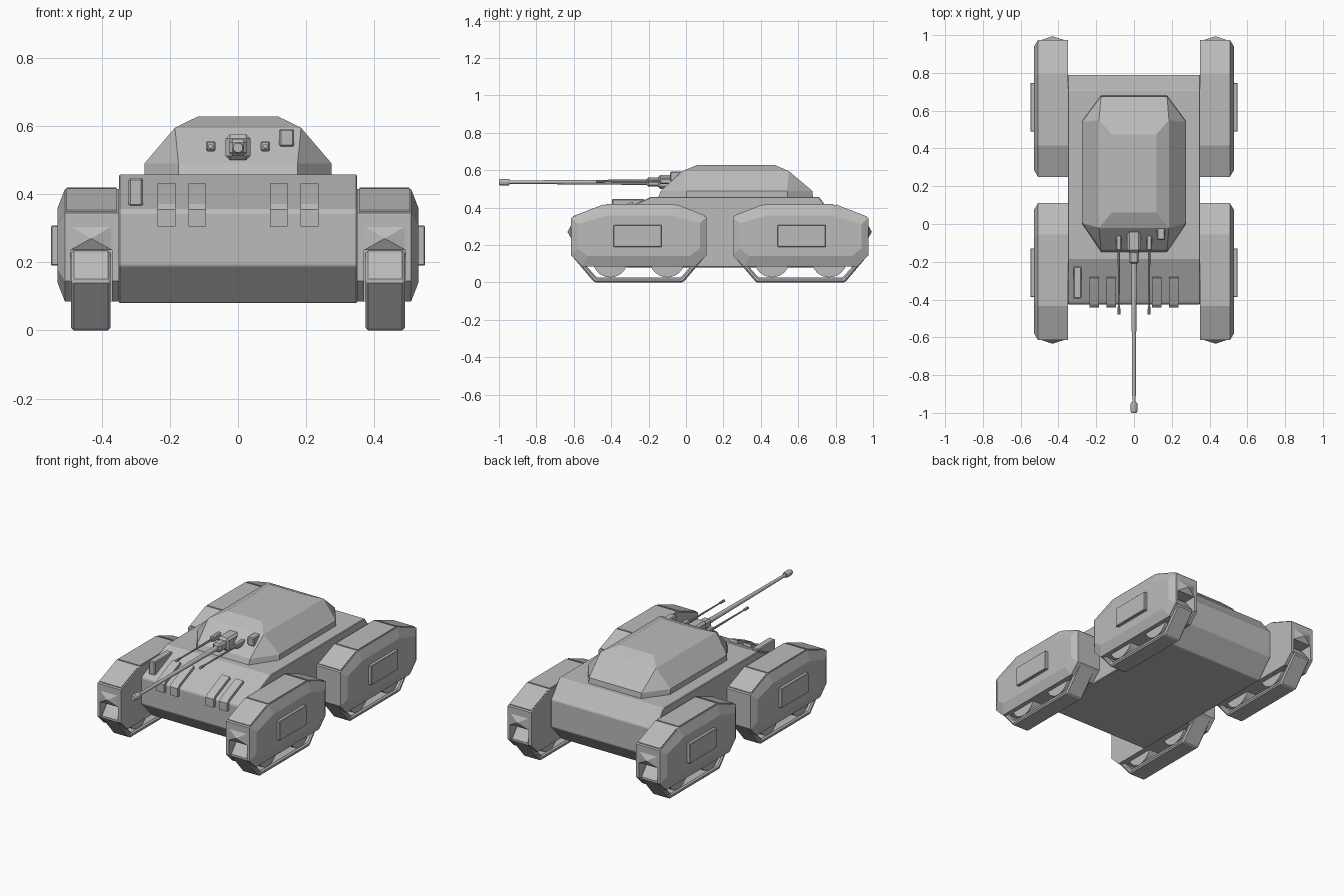
import bpy, bmesh, math
from mathutils import Vector, Matrix

if "Cube" in bpy.data.objects:
    bpy.data.objects.remove(bpy.data.objects["Cube"])

grey = bpy.data.materials.new("armour grey")
grey.diffuse_color = (0.5, 0.5, 0.5, 1)
grey.use_nodes = True
grey.node_tree.nodes["Principled BSDF"].inputs["Base Color"].default_value = grey.diffuse_color
MID_Y = 0.18  # fore-and-aft symmetry line of the track pods


def finish(bm, name, pod=False):
    bmesh.ops.recalc_face_normals(bm, faces=bm.faces)
    origin = Vector((0, MID_Y if pod else 0, 0))
    bmesh.ops.translate(bm, vec=-origin, verts=bm.verts)
    me = bpy.data.meshes.new(name)
    bm.to_mesh(me)
    bm.free()
    me.materials.append(grey)
    ob = bpy.data.objects.new(name, me)
    ob.location = origin
    bpy.context.collection.objects.link(ob)
    return ob


def four(ob):
    """Repeat a pod part at all four corners."""
    m = ob.modifiers.new("corners", 'MIRROR')
    m.use_axis = (True, True, False)
    m.use_mirror_merge = False
    return ob


def rings(name, loops, pod=False):
    """Skin a list of equal-length point rings and cap both ends."""
    bm = bmesh.new()
    vs = [[bm.verts.new(p) for p in lp] for lp in loops]
    n = len(vs[0])
    for a, b in zip(vs, vs[1:]):
        for i in range(n):
            bm.faces.new((a[i], a[(i + 1) % n], b[(i + 1) % n], b[i]))
    bm.faces.new(vs[0])
    bm.faces.new(vs[-1])
    return finish(bm, name, pod)


def prism(name, prof, x0, x1, pod=False, bevel=0):
    """Extrude a (y, z) profile across x."""
    ob = rings(name, [[(x, y, z) for y, z in prof] for x in (x0, x1)], pod)
    if bevel:
        m = ob.modifiers.new("edge", 'BEVEL')
        m.width, m.segments = bevel, 1
    return ob


def box(name, x, y, z, pod=False, bevel=0):
    return prism(name, [(y[0], z[0]), (y[1], z[0]), (y[1], z[1]), (y[0], z[1])],
                 x[0], x[1], pod, bevel)


def tube(name, x, z, steps, n=12):
    """Lathe (y, radius) steps about an axis along y."""
    return rings(name, [[(x + r * math.cos(2 * math.pi * i / n), y,
                          z + r * math.sin(2 * math.pi * i / n)) for i in range(n)]
                        for y, r in steps])


# Hull
prism("hull", [(-.185, .458), (-.42, .355), (-.425, .343), (-.425, .19), (-.32, .08),
               (.69, .08), (.79, .19), (.79, .355), (.775, .372), (.71, .458)],
      -.35, .35, bevel=.004)

# Turret: octagonal skirt rising to a rectangular roof
def octagon(cx, hx, y0, y1, y2, y3, z):
    return [(cx, y0, z), (hx, y1, z), (hx, y2, z), (cx, y3, z),
            (-cx, y3, z), (-hx, y2, z), (-hx, y1, z), (-cx, y0, z)]

bm = bmesh.new()
low = [bm.verts.new(p) for p in octagon(.175, .275, -.15, 0, .545, .68, .45)]
rim = [bm.verts.new(p) for p in octagon(.175, .275, -.135, .005, .54, .675, .49)]
def rect(hx, y0, y1, z):
    return [bm.verts.new(p) for p in ((hx, y0, z), (hx, y1, z), (-hx, y1, z), (-hx, y0, z))]
mid, top = rect(.185, -.02, .55, .595), rect(.118, .06, .475, .628)
for i in range(8):
    j = (i + 1) % 8
    bm.faces.new((low[i], low[j], rim[j], rim[i]))
    a, b = mid[i // 2], mid[(j // 2) % 4]
    bm.faces.new((rim[i], rim[j], a) if a is b else (rim[i], rim[j], b, a))
for i in range(4):
    j = (i + 1) % 4
    bm.faces.new((mid[i], mid[j], top[j], top[i]))
bm.faces.new(low)
bm.faces.new(top)
finish(bm, "turret")

# Main gun and mantlet
box("mantlet", (-.036, .036), (-.15, -.02), (.50, .575), bevel=.012)
box("mantlet_nose", (-.026, .026), (-.21, -.13), (.512, .562), bevel=.01)
tube("main_barrel", 0, .536, [(-.15, .016), (-.30, .014), (-.945, .009), (-.945, .016),
                              (-.955, .018), (-.99, .018), (-1.0, .014)])

# Twin light guns
for side, s in (("left", -1), ("right", 1)):
    x = .08 * s
    box(side + "_light_gun_mount", (x - .014, x + .014), (-.14, -.04), (.526, .556), bevel=.005)
    tube(side + "_light_barrel", x, .54, [(-.12, .007), (-.43, .004), (-.44, .007),
                                         (-.478, .008), (-.48, .004)], 8)

# Sight on the turret face and stowage box on the glacis
box("sight_box", (.121, .165), (-.085, .0), (.54, .592), bevel=.005)
box("stowage_box", (-.321, -.279), (-.395, -.225), (.365, .447), bevel=.005)

# Spare track links bent over the front edge
for i, x in enumerate((-.21, -.12, .12, .21)):
    prism("spare_link_%d" % i,
          [(-.28, .41), (-.285, .432), (-.315, .42), (-.425, .371), (-.442, .355),
           (-.442, .305), (-.42, .305), (-.42, .35)], x - .026, x + .026)

# Track pod armour: profile with a bevelled outer face
pod = [(-.615, .145), (-.615, .345), (-.435, .415), (-.055, .415), (.11, .35),
       (.11, .145), (.05, .085), (-.555, .085)]
cy, cz = -.2525, .25
inset = [(cy + (y - cy) * .9, cz + (z - cz) * .66) for y, z in pod]
armour = rings("pod_armour", [[(.35, y, z) for y, z in pod], [(.508, y, z) for y, z in pod],
                              [(.53, y, z) for y, z in inset]], True)
cutter = box("nose_cutter", (.37, .492), (-.7, -.53), (.02, .238), True)
cutter.hide_render = True
cutter.hide_set(True)
cut = armour.modifiers.new("nose opening", 'BOOLEAN')
cut.object, cut.operation, cut.solver = cutter, 'DIFFERENCE', 'EXACT'
four(armour)

# Raised plates on the pod roof, with the slight seams between them
for name, a, b in (("front", (-.605, .349), (-.442, .412)),
                   ("middle", (-.428, .415), (-.062, .415)),
                   ("rear", (-.048, .412), (.10, .354))):
    four(prism("pod_roof_" + name, [a, b, (b[0], b[1] + .005), (a[0], a[1] + .005)],
               .357, .503, True))

# Side hatch
four(box("pod_hatch", (.51, .549), (-.387, -.13), (.19, .308), True, .003))

# Pyramid nose
bm = bmesh.new()
base = [bm.verts.new(p) for p in ((.37, -.614, .236), (.492, -.614, .236),
                                  (.492, -.614, .306), (.37, -.614, .306))]
tip = bm.verts.new((.431, -.634, .27))
for i in range(4):
    bm.faces.new((base[i], base[(i + 1) % 4], tip))
bm.faces.new(base)
four(finish(bm, "pod_nose", True))

# Track band: closed loop between an outer and an inner outline
outer = [(-.613, .145), (-.49, 0), (-.015, 0), (.108, .145), (.04, .235), (-.54, .235)]
inner = [(-.582, .145), (-.478, .027), (-.027, .027), (.077, .145), (.03, .21), (-.53, .21)]
bm = bmesh.new()
grid = [[bm.verts.new((x, y, z)) for y, z in loop]
        for x, loop in ((.374, outer), (.49, outer), (.49, inner), (.374, inner))]
for k in range(4):
    a, b = grid[k], grid[(k + 1) % 4]
    for i in range(6):
        j = (i + 1) % 6
        bm.faces.new((a[i], a[j], b[j], b[i]))
band = finish(bm, "track_band", True)
bev = band.modifiers.new("edge", 'BEVEL')
bev.width, bev.segments = .008, 1
four(band)

# Road wheels
for i, y in enumerate((-.405, -.10)):
    bm = bmesh.new()
    bmesh.ops.create_cone(bm, cap_ends=True, segments=24, radius1=.095, radius2=.095, depth=.10,
                          matrix=Matrix.Translation((.432, y, .122)) @ Matrix.Rotation(math.pi / 2, 4, 'Y'))
    wheel = four(finish(bm, "road_wheel_%d" % i, True))
    bpy.context.view_layer.objects.active = wheel
    bpy.ops.object.select_all(action='DESELECT')
    wheel.select_set(True)
    bpy.ops.object.shade_smooth_by_angle(angle=math.radians(40))
